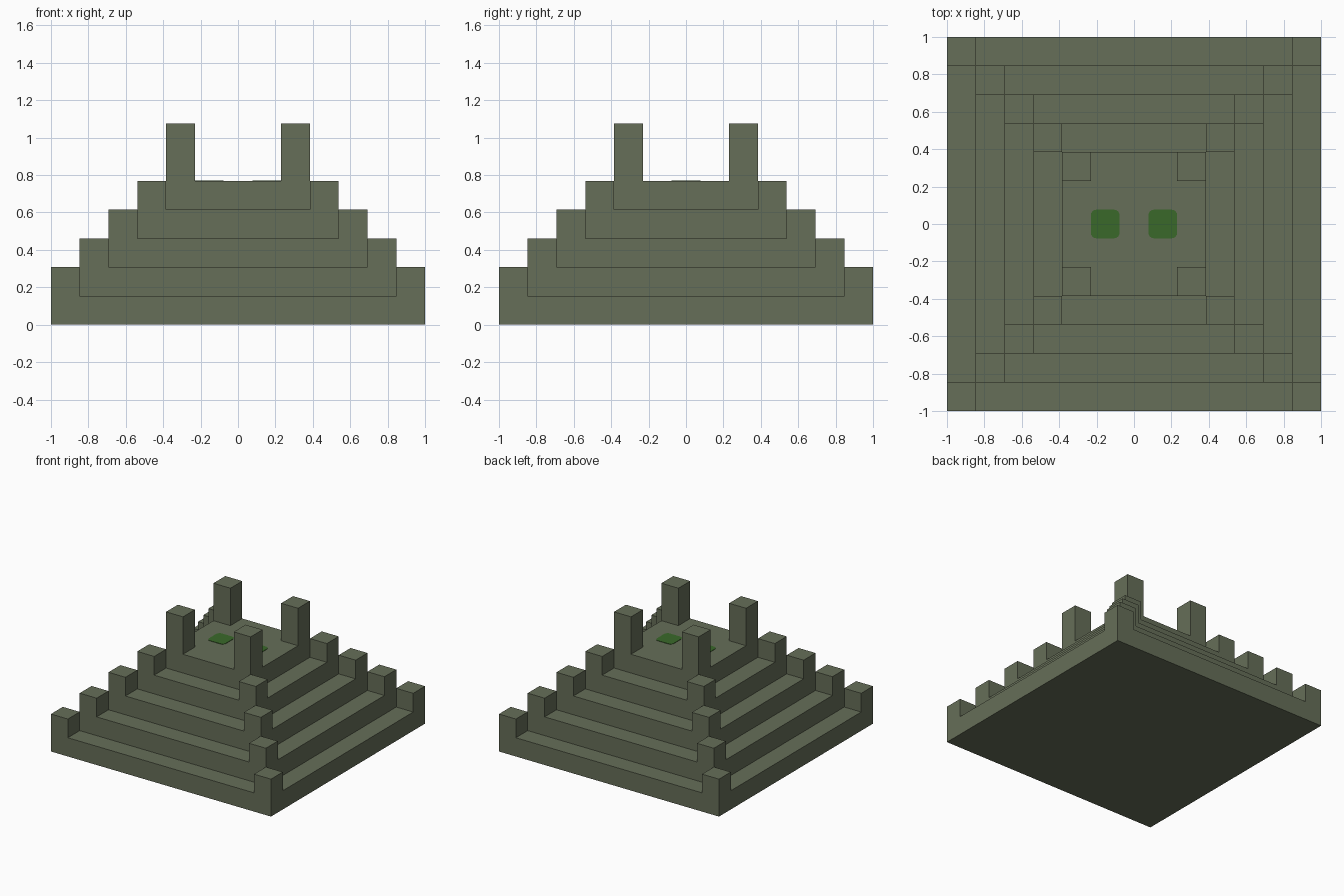
import bpy, bmesh, math
from mathutils import Vector

cube = bpy.data.objects.get("Cube")
if cube:
    bpy.data.objects.remove(cube, do_unlink=True)

U = 2 / 13  # one building block


def make_material(name, rgb):
    mat = bpy.data.materials.new(name)
    mat.use_nodes = True
    mat.diffuse_color = (*rgb, 1)
    bsdf = mat.node_tree.nodes["Principled BSDF"]
    bsdf.inputs["Base Color"].default_value = (*rgb, 1)
    bsdf.inputs["Roughness"].default_value = 0.9
    return mat


def finish(bm, name, mat):
    bmesh.ops.recalc_face_normals(bm, faces=bm.faces)
    mesh = bpy.data.meshes.new(name)
    bm.to_mesh(mesh)
    bm.free()
    mesh.materials.append(mat)
    obj = bpy.data.objects.new(name, mesh)
    bpy.context.collection.objects.link(obj)
    return obj


def terrace(name, half, base, post_height, mat):
    """Square slab one block thick with a raised post on each corner."""
    bm = bmesh.new()
    bmesh.ops.create_cube(bm, size=1)
    bmesh.ops.scale(bm, vec=(2 * half, 2 * half, U), verts=bm.verts)
    bmesh.ops.translate(bm, vec=(0, 0, base + U / 2), verts=bm.verts)
    # cut one block in from every side
    inner = half - U
    for axis in (Vector((1, 0, 0)), Vector((0, 1, 0))):
        for side in (-1, 1):
            bmesh.ops.bisect_plane(bm, geom=bm.verts[:] + bm.edges[:] + bm.faces[:],
                                   plane_co=axis * side * inner, plane_no=axis)
    # raise the corner cells
    corners = []
    for f in bm.faces:
        c = f.calc_center_median()
        if f.normal.z > 0.9 and min(abs(c.x), abs(c.y)) > inner:
            corners.append(f)
    ext = bmesh.ops.extrude_face_region(bm, geom=corners)
    top = [g for g in ext["geom"] if isinstance(g, bmesh.types.BMVert)]
    bmesh.ops.translate(bm, vec=(0, 0, post_height), verts=top)
    bmesh.ops.dissolve_limit(bm, angle_limit=math.radians(1),
                             verts=bm.verts, edges=bm.edges)
    return finish(bm, name, mat)


def moss_patch(name, x, z, mat):
    """Thin rounded square plate."""
    bm = bmesh.new()
    half, radius, steps = U / 2, 0.03, 4
    ring = []
    for quarter in range(4):
        mid = math.radians(45 + 90 * quarter)
        cx = math.copysign(half - radius, math.cos(mid))
        cy = math.copysign(half - radius, math.sin(mid))
        for i in range(steps + 1):
            a = math.radians(90 * (quarter + i / steps))
            ring.append(bm.verts.new((x + cx + radius * math.cos(a),
                                      cy + radius * math.sin(a), z)))
    face = bm.faces.new(ring)
    ext = bmesh.ops.extrude_face_region(bm, geom=[face], use_keep_orig=True)
    top = [g for g in ext["geom"] if isinstance(g, bmesh.types.BMVert)]
    bmesh.ops.translate(bm, vec=(0, 0, 0.003), verts=top)
    return finish(bm, name, mat)


stone = make_material("mossy stone", (0.133, 0.156, 0.098))
green = make_material("moss green", (0.042, 0.141, 0.023))

# stepped terraces, the top one with tall pillars
names = ("base_terrace", "second_terrace", "third_terrace",
         "fourth_terrace", "top_platform")
for i, name in enumerate(names):
    posts = 2 * U if name == "top_platform" else U
    terrace(name, 1 - i * U, i * U, posts, stone)

# pair of patches on the top platform
for side, label in ((-1, "right"), (1, "left")):
    moss_patch(f"moss_patch_{label}", side * U, len(names) * U, green)
